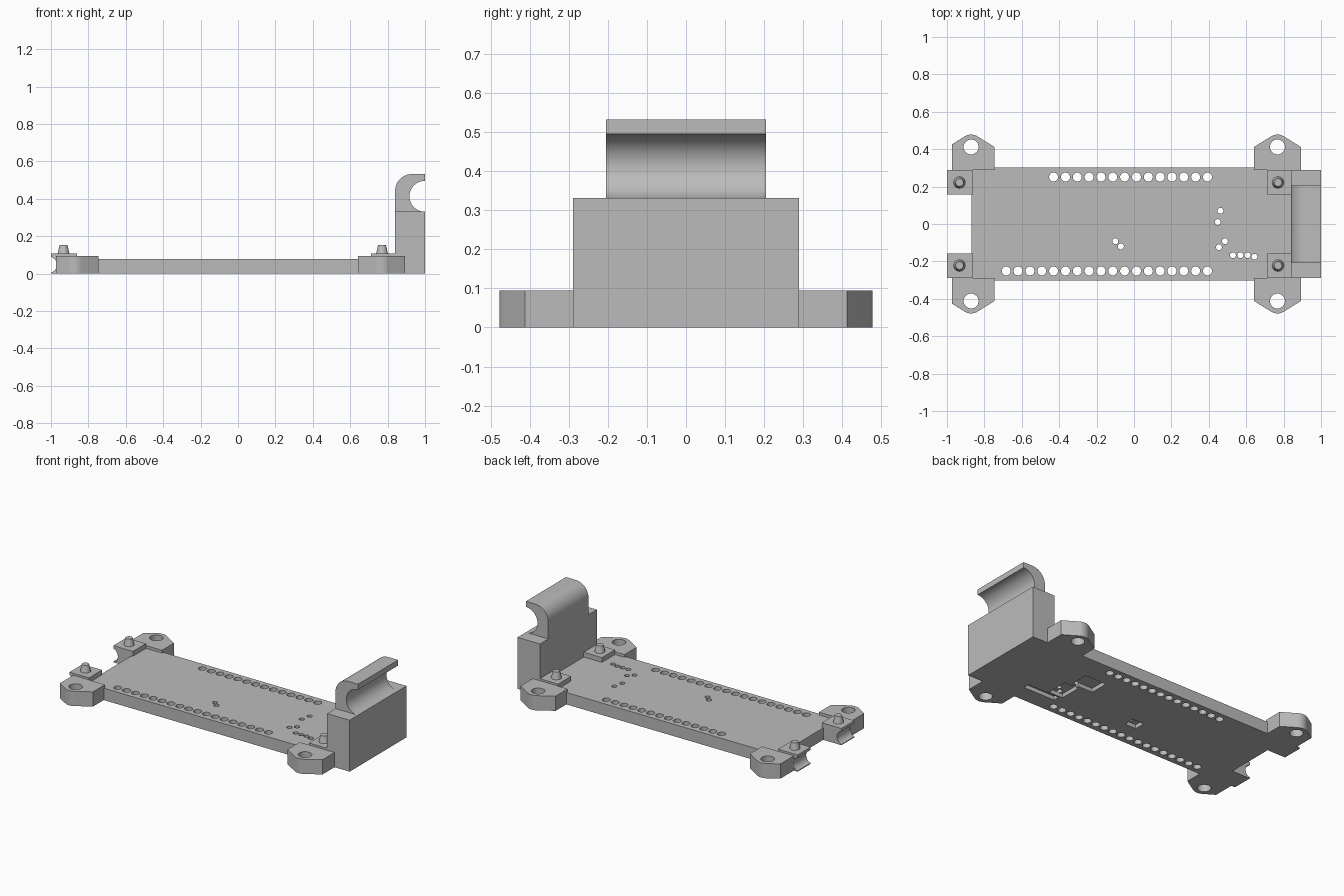
import bpy
import bmesh
from math import cos, sin, radians
from mathutils import Matrix, Vector

cube = bpy.data.objects.get("Cube")
if cube:
    bpy.data.objects.remove(cube, do_unlink=True)

grey = bpy.data.materials.new("light_grey_plastic")
grey.use_nodes = True
COLOUR = (0.5, 0.5, 0.5, 1)
grey.diffuse_color = COLOUR
grey.node_tree.nodes["Principled BSDF"].inputs["Base Color"].default_value = COLOUR


def finish(name, bm):
    bmesh.ops.recalc_face_normals(bm, faces=bm.faces)
    mesh = bpy.data.meshes.new(name)
    bm.to_mesh(mesh)
    bm.free()
    mesh.materials.append(grey)
    obj = bpy.data.objects.new(name, mesh)
    bpy.context.collection.objects.link(obj)
    return obj


def prism(name, profile, axis, lo, hi):
    """Extrude an (x, z) profile along y, or an (x, y) profile along z."""
    bm = bmesh.new()
    place = (lambda p: (p[0], lo, p[1])) if axis == "y" else (lambda p: (p[0], p[1], lo))
    face = bm.faces.new([bm.verts.new(place(p)) for p in profile])
    new = bmesh.ops.extrude_face_region(bm, geom=[face])["geom"]
    step = Vector((0, hi - lo, 0) if axis == "y" else (0, 0, hi - lo))
    bmesh.ops.translate(bm, vec=step, verts=[v for v in new if isinstance(v, bmesh.types.BMVert)])
    return finish(name, bm)


def add_box(bm, x0, x1, y0, y1, z0, z1):
    m = Matrix.Translation(((x0 + x1) / 2, (y0 + y1) / 2, (z0 + z1) / 2))
    m = m @ Matrix.Diagonal((x1 - x0, y1 - y0, z1 - z0, 1))
    bmesh.ops.create_cube(bm, size=1, matrix=m)


def add_cone(bm, x, y, r0, r1, z0, z1, sides=24):
    bmesh.ops.create_cone(bm, cap_ends=True, segments=sides, radius1=r0, radius2=r1,
                          depth=z1 - z0, matrix=Matrix.Translation((x, y, (z0 + z1) / 2)))


def box(name, *size):
    bm = bmesh.new()
    add_box(bm, *size)
    return finish(name, bm)


def cut(obj, bm):
    """Subtract the cutter mesh and discard it."""
    cutter = finish("cutter", bm)
    cutter.hide_render = True
    mod = obj.modifiers.new("cut", "BOOLEAN")
    mod.operation = "DIFFERENCE"
    mod.solver = "EXACT"
    mod.object = cutter
    bpy.context.view_layer.update()
    mesh = bpy.data.meshes.new_from_object(obj.evaluated_get(bpy.context.evaluated_depsgraph_get()))
    obj.modifiers.clear()
    obj.data = mesh
    bpy.data.objects.remove(cutter, do_unlink=True)


def arc(cx, cy, r, start, end, n=16):
    angles = [radians(start + (end - start) * i / n) for i in range(n + 1)]
    return [(cx + r * cos(a), cy + r * sin(a)) for a in angles]


# Base plate with shallow pockets underneath and rows of round holes
plate = box("base_plate", -0.87, 0.85, -0.303, 0.303, 0, 0.077)
bm = bmesh.new()
for x0, x1, y0, y1 in [(0.33, 0.48, 0.02, 0.14), (0.42, 0.52, -0.14, 0.0),
                       (0.44, 0.665, -0.19, -0.15), (-0.13, -0.05, -0.14, -0.07)]:
    add_box(bm, x0, x1, y0, y1, -0.05, 0.025)
cut(plate, bm)

bm = bmesh.new()
for count, y in ((14, 0.251), (18, -0.251)):
    for i in range(count):
        add_cone(bm, 0.393 - 0.0633 * i, y, 0.024, 0.024, -0.05, 0.15)
for x, y in [(-0.1, -0.092), (-0.07, -0.12), (0.462, 0.071), (0.448, 0.01), (0.486, -0.092),
             (0.454, -0.124), (0.529, -0.167), (0.569, -0.167), (0.607, -0.167), (0.644, -0.175)]:
    add_cone(bm, x, y, 0.016, 0.016, -0.05, 0.15, 16)
cut(plate, bm)

# Screw tabs, corner pads and locating pegs, mirrored front to back
for s, side in ((1, "back"), (-1, "front")):
    lo, hi = sorted((0.157 * s, 0.29 * s))

    # Left-end tabs are trimmed on their outer side
    for end, cx, left in (("right", -0.871, 0.102), ("left", 0.767, 0.125)):
        rim = arc(0, 0, 0.066, 58, 122)
        rim = [(0.125, -0.122), (0.125, 0)] + rim + [(-left, 0.014 if left < 0.11 else 0), (-left, -0.122)]
        tab = prism(f"{side}_{end}_screw_tab", [(cx + x, s * (0.412 + y)) for x, y in rim], "z", 0, 0.095)
        bm = bmesh.new()
        add_cone(bm, cx, 0.412 * s, 0.04, 0.04, -0.05, 0.2, 32)
        cut(tab, bm)

    # Pads: the outer pair has a round notch in its end
    notch = arc(-1.0116, 0.047, 0.0436, -74, 74)
    prism(f"{side}_right_pad", [(-0.86, 0), (-0.86, 0.108), (-1, 0.108)] + notch[::-1] + [(-1, 0)],
          "y", lo, hi)
    box(f"{side}_left_pad", 0.71, 0.85, lo, hi, 0, 0.108)

    for end, x in (("right", -0.933), ("left", 0.77)):
        bm = bmesh.new()
        add_cone(bm, x, 0.222 * s, 0.033, 0.021, 0.1, 0.152, 32)
        finish(f"{side}_{end}_peg", bm)

# End block with a curved cradle hook on top
box("end_block", 0.84, 1, -0.29, 0.29, 0, 0.332)
hook = [(0.84, 0.33)] + arc(0.93, 0.442, 0.09, 180, 90) + [(1, 0.532)]
hook += arc(1, 0.413, 0.083, 90, 270, 32)
prism("cradle_hook", hook, "y", -0.205, 0.205)

# Smooth the round walls, keep hard edges
bpy.ops.object.select_all(action="DESELECT")
for obj in bpy.context.scene.objects:
    if obj.type == "MESH":
        obj.select_set(True)
        bpy.context.view_layer.objects.active = obj
bpy.ops.object.shade_smooth_by_angle(angle=radians(30))
